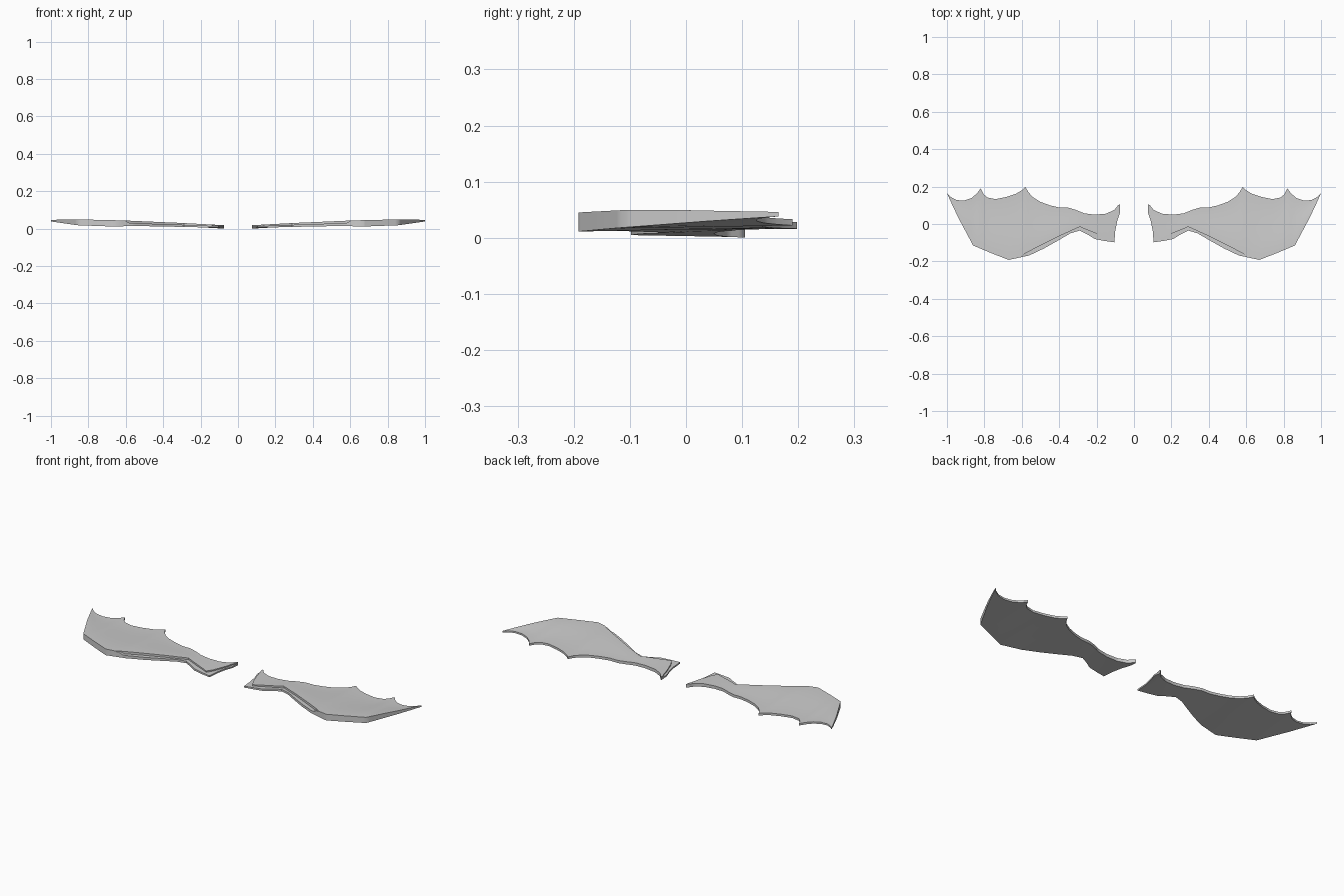
import bpy, bmesh

cube = bpy.data.objects.get("Cube")
if cube:
    bpy.data.objects.remove(cube, do_unlink=True)

# Plan outline of one wing, as (x, y) edges from root to tip
TRAILING = [(.075, .105), (.085, .1), (.105, .075), (.15, .055), (.21, .05), (.265, .057),
            (.31, .075), (.35, .087), (.4, .088), (.45, .1), (.5, .118), (.54, .143),
            (.565, .17), (.58, .198), (.6, .18), (.63, .162), (.68, .145), (.74, .133),
            (.785, .142), (.805, .16), (.82, .19), (.84, .163), (.87, .138),
            (.91, .125), (.95, .128), (.98, .145), (1, .165)]
LEADING = [(.075, .06), (.09, .015), (.1, -.035), (.105, -.098), (.16, -.09), (.21, -.08),
           (.25, -.055), (.29, -.035), (.34, -.05), (.4, -.085), (.48, -.13), (.56, -.168),
           (.67, -.192), (.76, -.157), (.86, -.115), (.94, .035), (.98, .12), (1, .165)]
# Line where the raised membrane steps down to the front ledge
STEP = [(.075, .095), (.085, .07), (.095, .03), (.12, -.04), (.14, -.076), (.17, -.063),
        (.23, -.04), (.29, -.015), (.4, -.065), (.52, -.125), (.62, -.178)]
# Heights along the wing, as (x, z)
FRONT_TOP = [(.075, .018), (.3, .03), (.6, .043), (.67, .045), (.9, .05), (1, .046)]
BACK_TOP = [(.075, .018), (.3, .027), (.58, .028), (.82, .033), (1, .046)]
FRONT_BASE = [(.075, .004), (.3, .009), (.55, .014), (.67, .011), (.86, .018), (1, .038)]
BACK_BASE = [(.075, 0), (.3, .012), (.58, .016), (.82, .022), (1, .038)]


def along(points, x):
    """Linear interpolation along a list of points."""
    for (x0, v0), (x1, v1) in zip(points, points[1:]):
        if x <= x1:
            return v0 + (v1 - v0) * max(0, x - x0) / (x1 - x0)
    return points[-1][1]


def section(x, rows=10):
    """Closed loop around the wing at x: ledge, raised top, then underside."""
    lead, trail = along(LEADING, x), along(TRAILING, x)
    step = max(lead, along(STEP, x)) if x < .62 else lead
    high, low = along(FRONT_TOP, x), along(FRONT_BASE, x)
    back_high, back_low = along(BACK_TOP, x), along(BACK_BASE, x)
    ledge = low + (high - low) * (.55 if x < .6 else .9)
    loop = [(x, lead, ledge), (x, step, ledge)]
    for i in range(rows + 1):
        t = i / rows
        sag = t * t * (3 - 2 * t)
        loop.append((x, step + (trail - step) * t, high + (back_high - high) * sag))
    for i in range(rows, -1, -1):
        t = i / rows
        loop.append((x, lead + (trail - lead) * t, low + (back_low - low) * t))
    return loop


def build_wing(name, side, material):
    stations = sorted({p[0] for p in TRAILING + LEADING + STEP})
    bm = bmesh.new()
    loops = [[bm.verts.new((side * x, y, z)) for x, y, z in section(s)] for s in stations]
    for a, b in zip(loops, loops[1:]):
        for i in range(len(a)):
            j = (i + 1) % len(a)
            bm.faces.new((a[i], a[j], b[j], b[i]))
    bm.faces.new(loops[0])
    bm.faces.new(loops[-1])
    bmesh.ops.remove_doubles(bm, verts=bm.verts, dist=.0003)
    bmesh.ops.recalc_face_normals(bm, faces=bm.faces)
    mesh = bpy.data.meshes.new(name)
    bm.to_mesh(mesh)
    bm.free()
    mesh.materials.append(material)
    wing = bpy.data.objects.new(name, mesh)
    bpy.context.collection.objects.link(wing)
    bpy.ops.object.select_all(action='DESELECT')
    wing.select_set(True)
    bpy.context.view_layer.objects.active = wing
    bpy.ops.object.shade_smooth_by_angle(angle=.7)


# One plain grey for both wings
grey = bpy.data.materials.new("wing_grey")
grey.use_nodes = True
colour = (.6, .6, .6, 1)
grey.diffuse_color = colour
grey.node_tree.nodes["Principled BSDF"].inputs["Base Color"].default_value = colour

build_wing("left_wing", 1, grey)
build_wing("right_wing", -1, grey)
